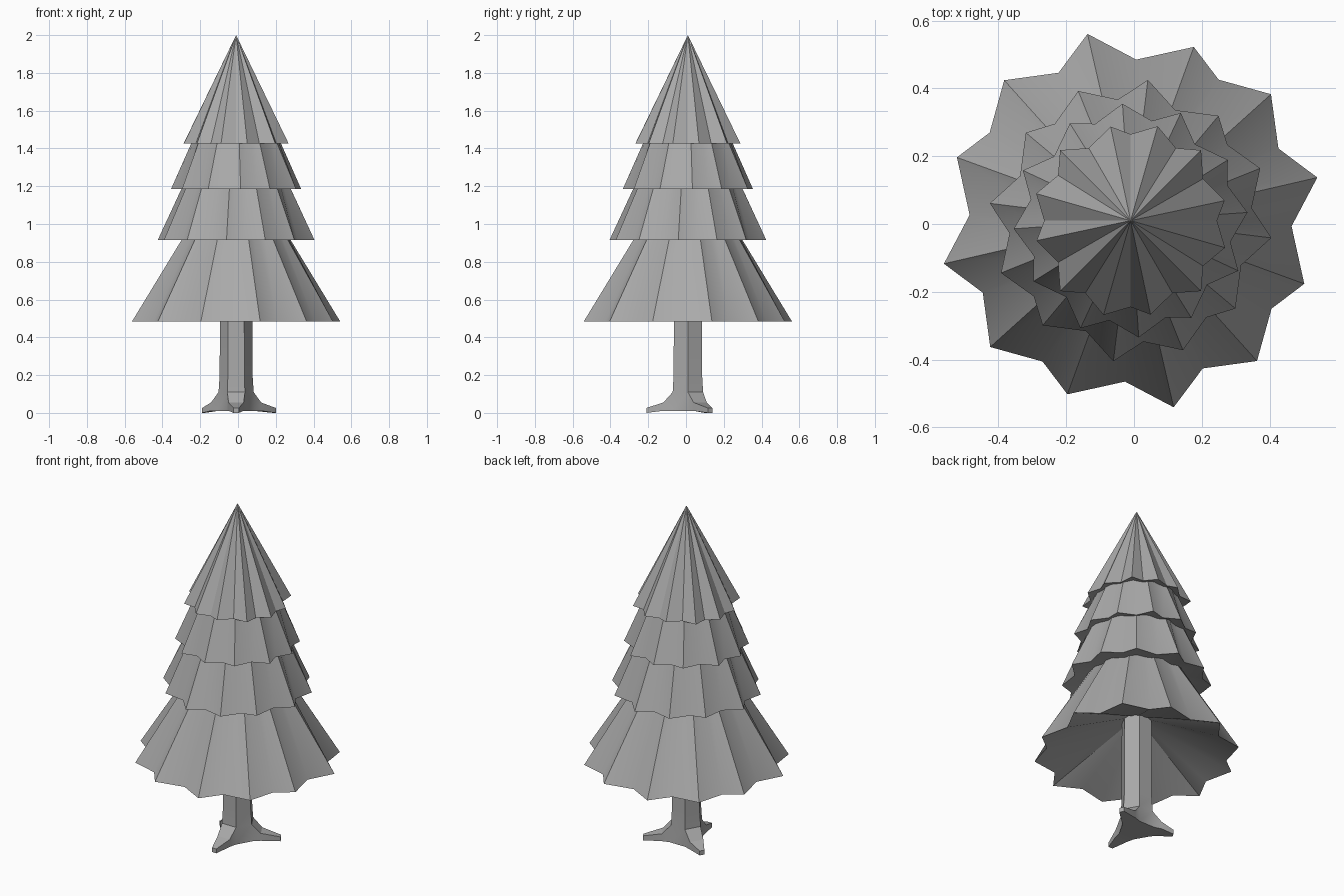
import bpy, bmesh, math
from mathutils import Vector

if "Cube" in bpy.data.objects:
    bpy.data.objects.remove(bpy.data.objects["Cube"], do_unlink=True)

CENTRE = Vector((-0.01, 0.01, 0))

grey = bpy.data.materials.new("plain_grey")
grey.use_nodes = True
grey.diffuse_color = (0.4, 0.4, 0.4, 1)
grey.node_tree.nodes["Principled BSDF"].inputs["Base Color"].default_value = (0.4, 0.4, 0.4, 1)


def finish(name, bm, angle):
    bmesh.ops.recalc_face_normals(bm, faces=bm.faces[:])
    mesh = bpy.data.meshes.new(name)
    bm.to_mesh(mesh)
    bm.free()
    mesh.materials.append(grey)
    obj = bpy.data.objects.new(name, mesh)
    obj.location = CENTRE
    bpy.context.collection.objects.link(obj)
    bpy.ops.object.select_all(action='DESELECT')
    bpy.context.view_layer.objects.active = obj
    obj.select_set(True)
    bpy.ops.object.shade_smooth_by_angle(angle=math.radians(angle))


def polar(r, deg, z):
    a = math.radians(deg)
    return Vector((r * math.cos(a), r * math.sin(a), z))


# Jagged skirt outline: one quarter of the ring as (angle, radius), repeated four times
QUARTER = [(13, 0.565), (26, 0.485), (42, 0.557), (58, 0.49), (70, 0.545), (88, 0.475)]
OUTLINE = [(a + 90 * q, r) for q in range(4) for a, r in QUARTER]


def skirt(name, scale, turn, z_rim, z_top, r_top, z_under):
    bm = bmesh.new()
    rim = [bm.verts.new(polar(r * scale, a + turn, z_rim)) for a, r in OUTLINE]
    n = len(rim)
    under = bm.verts.new((0, 0, z_under))
    peak = bm.verts.new((0, 0, z_top))
    # the outline fades to a round ring at the top, or to a point on the crown
    if r_top:
        top = [bm.verts.new(polar(r_top, a + turn, z_top)) for a, r in OUTLINE]
    for i in range(n):
        j = (i + 1) % n
        bm.faces.new((rim[j], rim[i], under))
        if r_top:
            bm.faces.new((rim[i], rim[j], top[j], top[i]))
            bm.faces.new((top[i], top[j], peak))
        else:
            bm.faces.new((rim[i], rim[j], peak))
    finish(name, bm, 32)


skirt("bottom_branches", 1.0, 0, 0.485, 1.07, 0.2, 0.72)
skirt("lower_middle_branches", 0.74, -20, 0.915, 1.36, 0.21, 1.02)
skirt("upper_middle_branches", 0.62, -38, 1.185, 1.49, 0.21, 1.27)
skirt("crown_branches", 0.52, -58, 1.425, 2.0, 0, 1.5)

# Six-sided trunk
bm = bmesh.new()
rings = [[bm.verts.new(polar(r, 60 * i, z)) for i in range(6)]
         for z, r in ((0.011, 0.1), (0.11, 0.093), (0.2, 0.087), (0.74, 0.085))]
bands = [[bm.faces.new((low[i], low[i - 5], high[i - 5], high[i])) for i in range(6)]
         for low, high in zip(rings, rings[1:])]
bm.faces.new(rings[0])
bm.faces.new(rings[-1])

# Three roots drawn out of alternate sides of the lowest band
for side, reach in ((0, 0.235), (2, 0.2), (4, 0.22)):
    face = bands[0][side]
    out = polar(1, 60 * side + 30, 0)
    across = Vector((-out.y, out.x, 0))
    for dist, half, z_low, z_high in ((0.13, 0.04, 0.011, 0.055), (reach, 0.014, 0, 0.026)):
        face = bmesh.ops.extrude_discrete_faces(bm, faces=[face])["faces"][0]
        mid = face.calc_center_median().z
        for v in face.verts:
            sign = 1 if v.co.dot(across) > 0 else -1
            z = z_high if v.co.z > mid else z_low
            v.co = out * dist + across * half * sign + Vector((0, 0, z))
finish("trunk", bm, 25)
